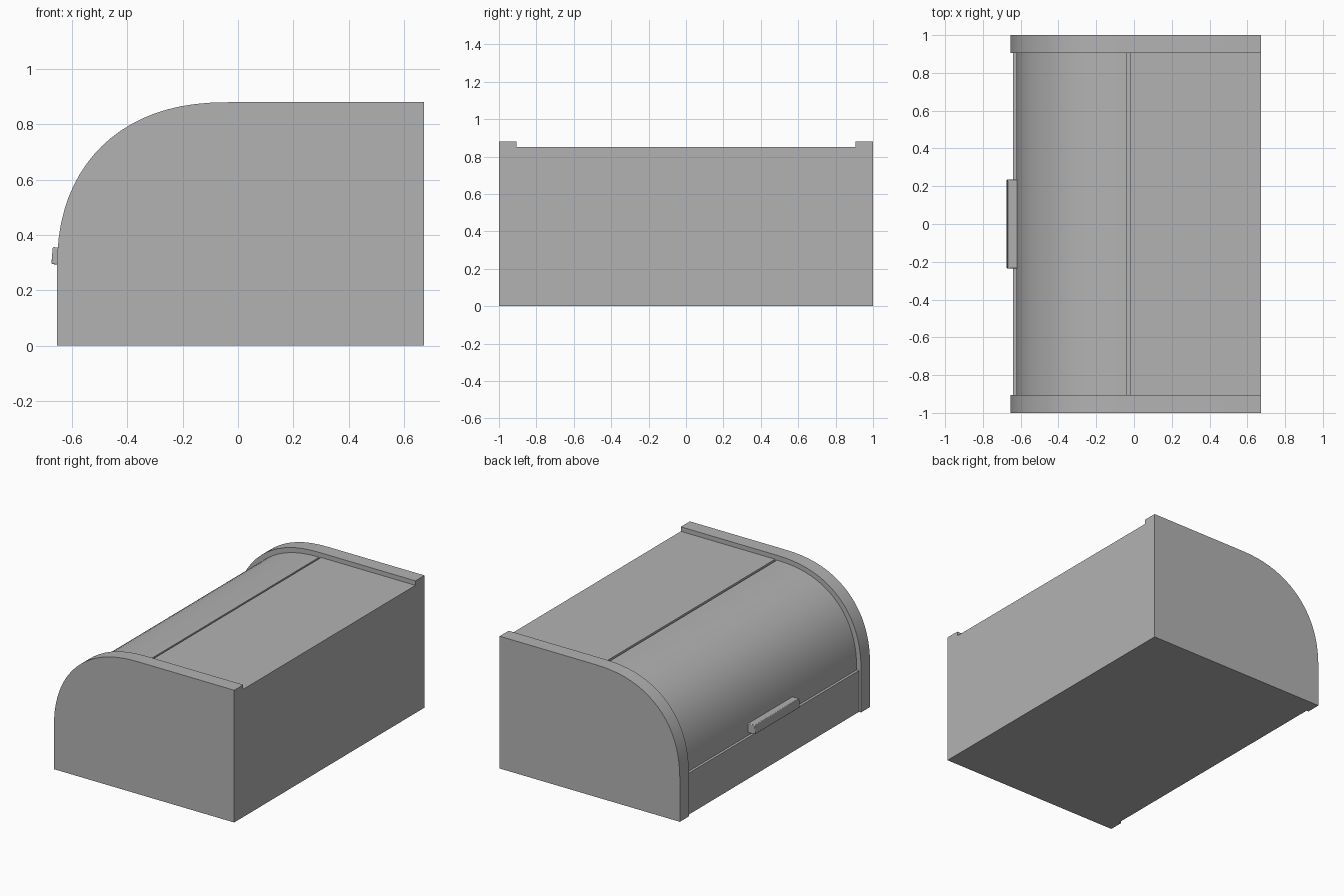
import bpy
import bmesh
import math

if "Cube" in bpy.data.objects:
    bpy.data.objects.remove(bpy.data.objects["Cube"], do_unlink=True)

# One plain grey finish
grey = bpy.data.materials.new("plain grey")
grey.use_nodes = True
colour = (0.45, 0.45, 0.45, 1)
grey.diffuse_color = colour
grey.node_tree.nodes["Principled BSDF"].inputs["Base Color"].default_value = colour

BACK, TOP, WALL = 0.672, 0.88, 0.03
CURVE_X, CURVE_Z = -0.03, 0.27      # centre of the rounded front
END, INNER = 1.0, 0.905             # outer and inner face of the end panels
FRONT = -0.655
SEAM = -0.022


def arc(inset, steps=20, power=2.3):
    """Rounded front corner, from the front edge up to the top."""
    a, b = CURVE_X - FRONT - inset, TOP - CURVE_Z - inset
    points = []
    for i in range(steps + 1):
        t = math.pi / 2 * i / steps
        c, s = max(math.cos(t), 0), math.sin(t)
        points.append((CURVE_X - a * c ** (2 / power), CURVE_Z + b * s ** (2 / power)))
    return points


def extrude(name, profile, y0, y1, bevel=0):
    """Extrude an x-z profile along y."""
    bm = bmesh.new()
    face = bm.faces.new([bm.verts.new((x, y0, z)) for x, z in profile])
    moved = bmesh.ops.extrude_face_region(bm, geom=[face])["geom"]
    bmesh.ops.translate(bm, vec=(0, y1 - y0, 0),
                        verts=[v for v in moved if isinstance(v, bmesh.types.BMVert)])
    bmesh.ops.recalc_face_normals(bm, faces=bm.faces)
    mesh = bpy.data.meshes.new(name)
    bm.to_mesh(mesh)
    bm.free()
    mesh.materials.append(grey)
    obj = bpy.data.objects.new(name, mesh)
    bpy.context.collection.objects.link(obj)
    if bevel:
        mod = obj.modifiers.new("soft edges", "BEVEL")
        mod.width, mod.segments = bevel, 2
    bpy.ops.object.select_all(action="DESELECT")
    obj.select_set(True)
    bpy.context.view_layer.objects.active = obj
    bpy.ops.object.shade_smooth_by_angle(angle=math.radians(30))
    return obj


# End panels with the rounded front corner
end_profile = [(BACK, 0), (FRONT, 0)] + arc(0) + [(BACK, TOP)]
extrude("right_end_panel", end_profile, -END, -INNER)
extrude("left_end_panel", end_profile, INNER, END)

# Floor, back and fixed top as one C-shaped shell
top = TOP - WALL
shell = [(-0.62, 0), (BACK, 0), (BACK, top), (SEAM, top), (SEAM, top - 0.02),
         (BACK - WALL, top - 0.02), (BACK - WALL, WALL), (-0.62, WALL)]
extrude("floor_back_and_top", shell, -INNER, INNER)

# Fixed strip below the lid
extrude("front_strip", [(-0.64, 0), (-0.6, 0), (-0.6, 0.275), (-0.64, 0.275)],
        -INNER, INNER)

# Curved lid with a tongue running under the fixed top
outer, inner = arc(WALL + 0.002), arc(WALL + 0.03)
outer[-1] = (-0.036, outer[-1][1])
tongue = [(-0.036, top - 0.021), (0.03, top - 0.021), (0.03, inner[-1][1])]
extrude("roll_lid", outer + tongue + inner[::-1], -INNER, INNER)

# Handle bar, tilted with the lid
extrude("handle", [(-0.675, 0.295), (-0.61, 0.288), (-0.605, 0.35), (-0.67, 0.356)],
        -0.235, 0.235, bevel=0.004)
